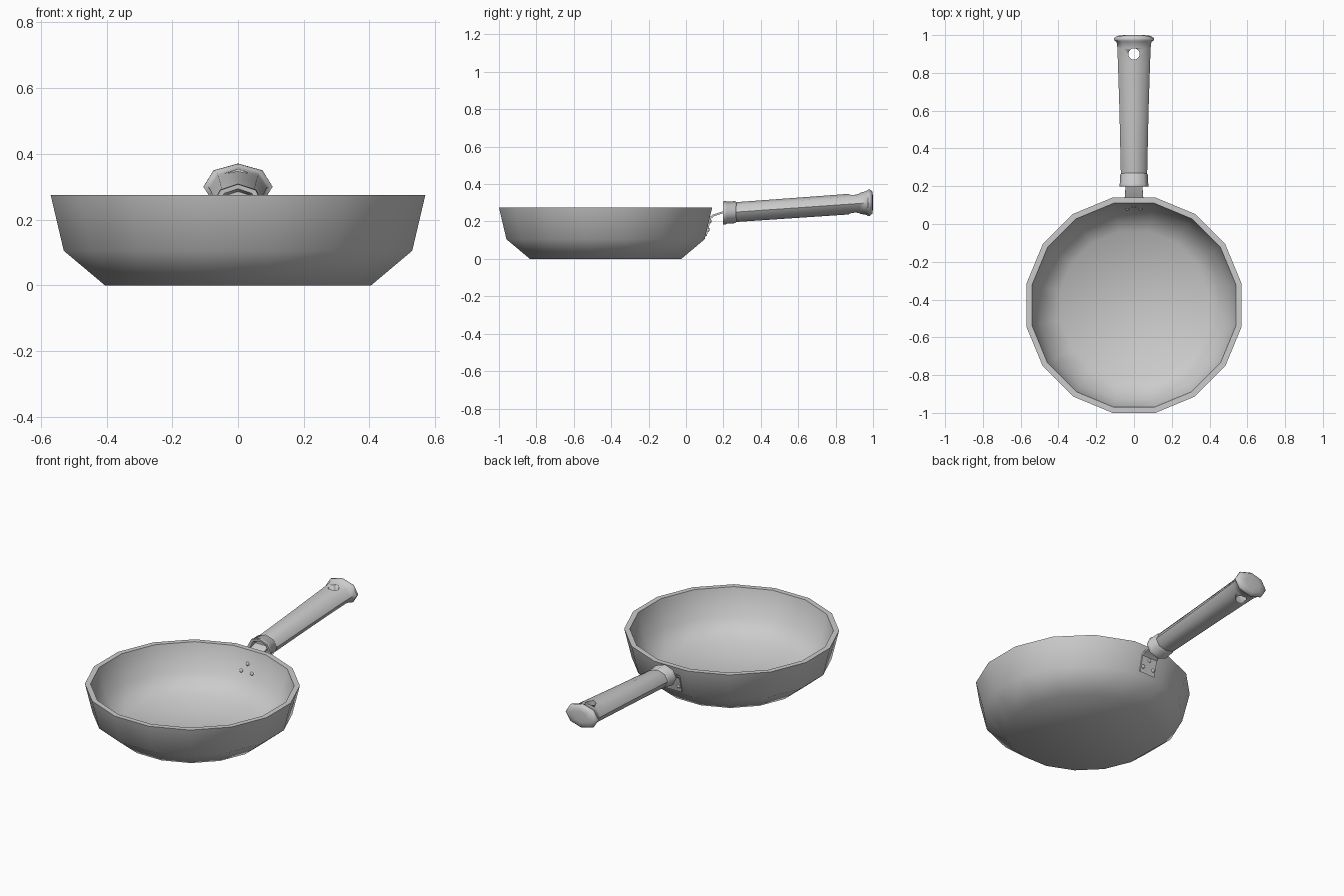
import bpy, bmesh, math
from mathutils import Vector, Matrix

if "Cube" in bpy.data.objects:
    bpy.data.objects.remove(bpy.data.objects["Cube"])

grey = bpy.data.materials.new("light grey metal")
COLOUR = (0.6, 0.6, 0.6, 1)
grey.diffuse_color = COLOUR
grey.use_nodes = True
grey.node_tree.nodes["Principled BSDF"].inputs["Base Color"].default_value = COLOUR


def finish(name, bm, angle=55):
    bmesh.ops.recalc_face_normals(bm, faces=bm.faces)
    mesh = bpy.data.meshes.new(name)
    bm.to_mesh(mesh)
    bm.free()
    obj = bpy.data.objects.new(name, mesh)
    bpy.context.collection.objects.link(obj)
    mesh.materials.append(grey)
    bpy.ops.object.select_all(action="DESELECT")
    obj.select_set(True)
    bpy.context.view_layer.objects.active = obj
    bpy.ops.object.shade_smooth_by_angle(angle=math.radians(angle))
    return obj


def loft(bm, rings):
    """Join rings of points with quads and cap both ends."""
    loops = [[bm.verts.new(p) for p in ring] for ring in rings]
    n = len(loops[0])
    for a, b in zip(loops, loops[1:]):
        for i in range(n):
            j = (i + 1) % n
            bm.faces.new((a[i], a[j], b[j], b[i]))
    bm.faces.new(loops[0])
    bm.faces.new(loops[-1])


# Pan bowl: sixteen sides, (half width across flats, height)
PAN_Y, SIDES = -0.43, 16
profile = [(0.405, 0), (0.53, 0.105), (0.57, 0.275), (0.54, 0.275),
           (0.50, 0.115), (0.39, 0.03)]


def pan_ring(half, z):
    r = half / math.cos(math.pi / SIDES)
    turns = [2 * math.pi * (i + 0.5) / SIDES for i in range(SIDES)]
    return [(r * math.cos(t), PAN_Y + r * math.sin(t), z) for t in turns]


bm = bmesh.new()
loft(bm, [pan_ring(*p) for p in profile])
finish("pan_bowl", bm)


# Handle parts: flattened octagons along a gently rising axis
def handle_ring(y, rx, rz):
    z = 0.248 + 0.07 * (y - 0.235)
    turns = [math.pi * i / 4 for i in range(8)]
    return [(rx * math.cos(t), y, z + rz * math.sin(t)) for t in turns]


def handle_part(name, rings):
    bm = bmesh.new()
    loft(bm, [handle_ring(*r) for r in rings])
    return finish(name, bm)


handle_part("handle_collar", [
    (0.225, 0.05, 0.038), (0.2, 0.06, 0.048), (0.198, 0.076, 0.062),
    (0.212, 0.078, 0.063), (0.218, 0.073, 0.059), (0.262, 0.073, 0.059),
    (0.27, 0.066, 0.052)])
grip = handle_part("handle_grip", [
    (0.26, 0.066, 0.051), (0.28, 0.07, 0.053), (0.6, 0.077, 0.054),
    (0.85, 0.085, 0.055), (0.93, 0.088, 0.056), (0.965, 0.092, 0.064),
    (0.972, 0.105, 0.07), (0.984, 0.105, 0.07), (0.996, 0.088, 0.06),
    (1.0, 0.05, 0.034)])

# Hanging hole through the grip
bm = bmesh.new()
bmesh.ops.create_cone(bm, cap_ends=True, segments=16, radius1=0.03,
                      radius2=0.03, depth=0.4,
                      matrix=Matrix.Translation((0, 0.9, 0.3)))
cutter = finish("hole_cutter", bm)
cutter.hide_render = True
cutter.hide_set(True)
cutter.display_type = "WIRE"
cut = grip.modifiers.new("hanging_hole", "BOOLEAN")
cut.operation = "DIFFERENCE"
cut.solver = "EXACT"
cut.object = cutter
bpy.context.view_layer.objects.active = grip
bpy.ops.object.modifier_apply(modifier=cut.name)
bpy.data.objects.remove(cutter)

# Bracket: plate against the wall, bent out into the collar
path = [(0.105, 0.125, 0.05), (0.127, 0.218, 0.05),
        (0.145, 0.232, 0.048), (0.235, 0.262, 0.042)]
bm = bmesh.new()
loft(bm, [[(-w, y - 0.003, z + 0.004), (w, y - 0.003, z + 0.004),
           (w, y + 0.006, z - 0.004), (-w, y + 0.006, z - 0.004)]
          for y, z, w in path])
finish("handle_bracket", bm, 30)

# Rivets through the wall, seen inside and outside
lean = Vector((0, 0.97, -0.23))
bm = bmesh.new()
for x, z in ((-0.035, 0.155), (0.035, 0.155), (0, 0.2)):
    outer = Vector((x, 0.112 + 0.235 * (z - 0.125), z))
    inner = Vector((x, 0.07 + 0.25 * (z - 0.115), z))
    for spot in (outer, inner):
        turn = lean.to_track_quat("Z", "Y").to_matrix().to_4x4()
        bmesh.ops.create_uvsphere(
            bm, u_segments=8, v_segments=6, radius=0.011,
            matrix=Matrix.Translation(spot) @ turn @ Matrix.Diagonal((1, 1, 0.7, 1)))
finish("rivets", bm)
